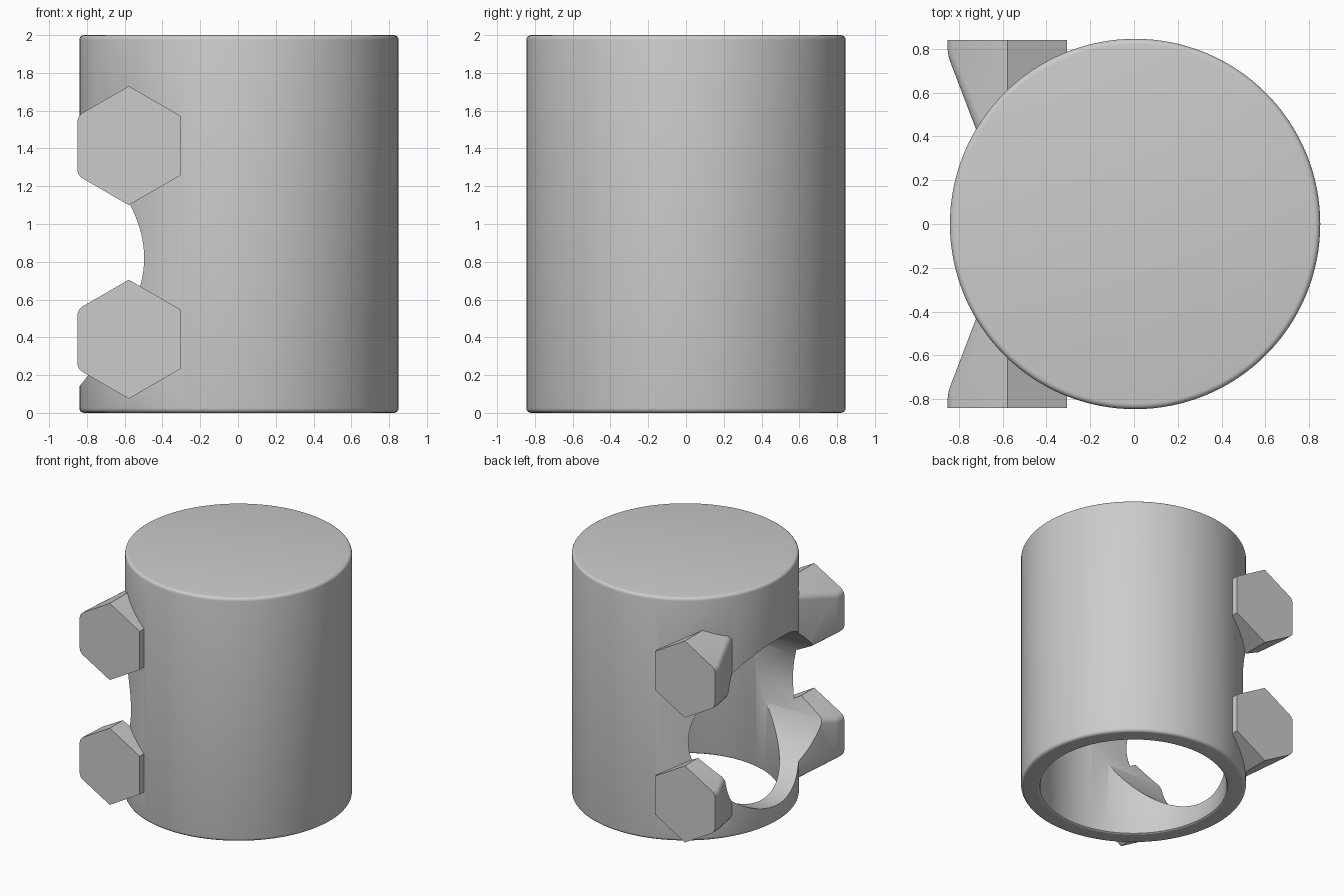
import bpy, bmesh, math
from mathutils import Matrix

if "Cube" in bpy.data.objects:
    bpy.data.objects.remove(bpy.data.objects["Cube"])

CX = 0.005          # body axis
HOLE_Z, HOLE_R = 0.82, 0.68


def new_object(name, bm):
    bmesh.ops.recalc_face_normals(bm, faces=bm.faces)
    mesh = bpy.data.meshes.new(name)
    bm.to_mesh(mesh)
    bm.free()
    ob = bpy.data.objects.new(name, mesh)
    bpy.context.collection.objects.link(ob)
    return ob


def lathe(name, profile, matrix=Matrix(), segments=128):
    """Solid of revolution about z from (radius, z) points, capped at both ends."""
    bm = bmesh.new()
    rings = [[bm.verts.new((r * math.cos(2 * math.pi * i / segments),
                            r * math.sin(2 * math.pi * i / segments), z))
              for i in range(segments)] for r, z in profile]
    for a, b in zip(rings, rings[1:]):
        for i in range(segments):
            j = (i + 1) % segments
            bm.faces.new((a[i], a[j], b[j], b[i]))
    bm.faces.new(rings[0])
    bm.faces.new(rings[-1])
    bm.transform(matrix)
    return new_object(name, bm)


def hex_boss(name, z, side):
    """Hexagonal boss along y whose inner end is cut on a slant."""
    bm = bmesh.new()
    cx, r = -0.578, 0.315
    outer, inner = [], []
    for k in range(6):
        a = math.radians(30 + 60 * k)
        x, h = cx + r * math.cos(a), z + r * math.sin(a)
        outer.append(bm.verts.new((x, side * 0.84, h)))
        inner.append(bm.verts.new((x, side * (0.77 - 2.615 * (x + 0.85)), h)))
    bm.faces.new(outer)
    bm.faces.new(inner)
    for k in range(6):
        j = (k + 1) % 6
        bm.faces.new((outer[k], outer[j], inner[j], inner[k]))
    tips = inner[2:4]
    edges = [e for e in bm.edges if any(v in tips for v in e.verts)]
    bmesh.ops.bevel(bm, geom=edges, offset=0.03, segments=3, profile=0.5,
                    affect='EDGES')
    return new_object(name, bm)


def combine(target, other, operation):
    mod = target.modifiers.new(operation, 'BOOLEAN')
    mod.object, mod.operation, mod.solver = other, operation, 'EXACT'
    bpy.context.view_layer.objects.active = target
    bpy.ops.object.modifier_apply(modifier=mod.name)
    bpy.data.objects.remove(other)


# Body with rounded rims
R, B = 0.845, 0.025
arc = [(R - B + B * math.sin(t), B - B * math.cos(t))
       for t in [math.pi / 2 * i / 4 for i in range(5)]]
profile = arc + [(r, 2 - z) for r, z in reversed(arc)]
shift = Matrix.Translation((CX, 0, 0))
body = lathe("pipe_body", profile, shift)

# Four hexagonal bosses
for z in (0.39, 1.415):
    for side in (-1, 1):
        combine(body, hex_boss("hex_boss", z, side), 'UNION')

# Blind bore from below, with a softened mouth
bore = lathe("bore_cutter", [(0.715, -0.1), (0.715, 0.0), (0.705, 0.006),
                             (0.70, 0.02), (0.70, 1.85)], shift)
combine(body, bore, 'DIFFERENCE')

# Round side opening towards -x
hole = lathe("opening_cutter", [(HOLE_R, 0), (HOLE_R, 1.3)],
             Matrix.Translation((CX, 0, HOLE_Z)) @ Matrix.Rotation(-math.pi / 2, 4, 'Y'))
combine(body, hole, 'DIFFERENCE')

# Smooth curves, crisp edges
bpy.ops.object.select_all(action='DESELECT')
body.select_set(True)
bpy.context.view_layer.objects.active = body
bpy.ops.object.shade_smooth_by_angle(angle=math.radians(30))
